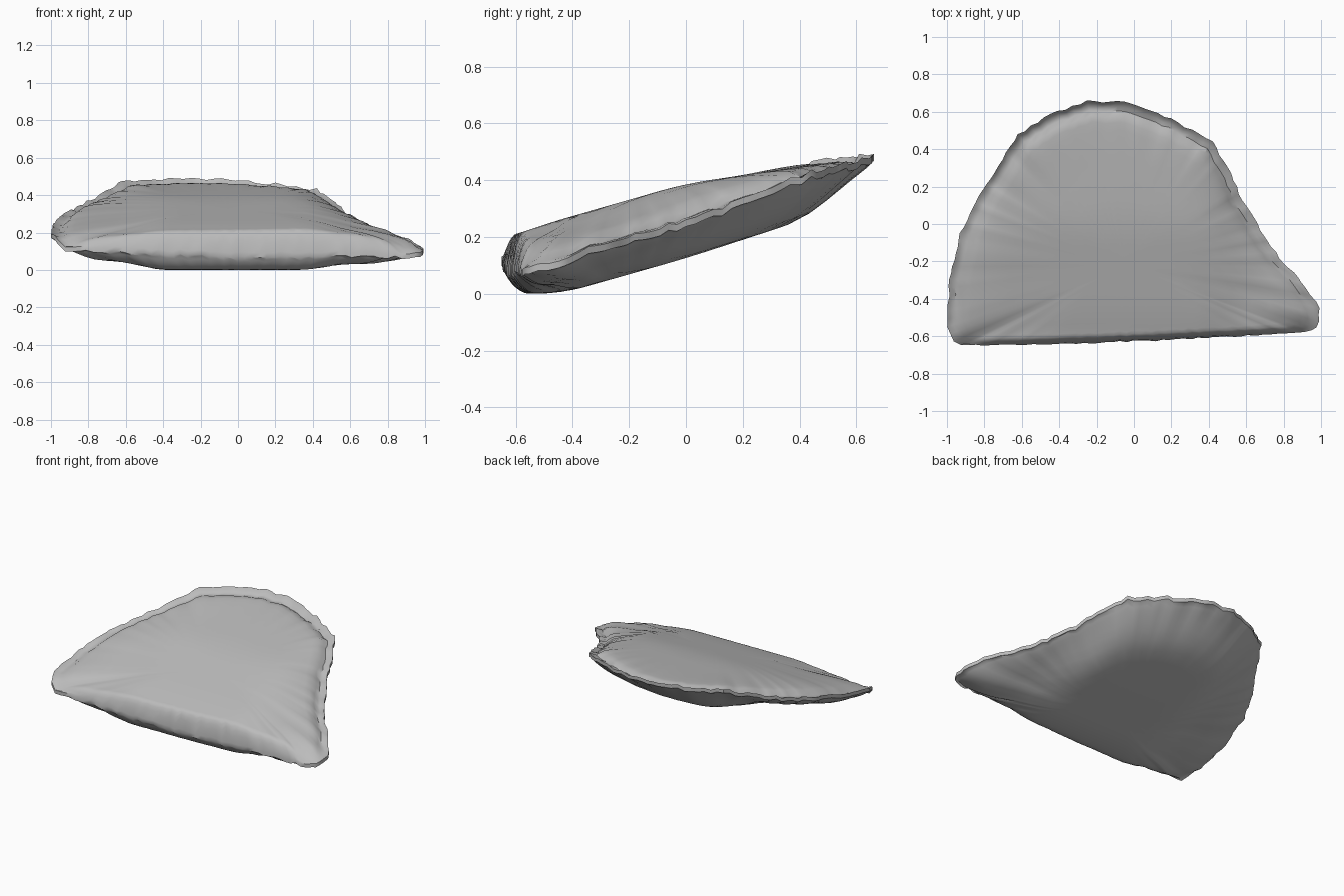
import bpy, bmesh, math, random
from mathutils import Vector

random.seed(4)
if "Cube" in bpy.data.objects:
    bpy.data.objects.remove(bpy.data.objects["Cube"])

# Crimped seam: x, y, z counter-clockwise from the front left corner of the plan
SEAM = [Vector(p) for p in (
    (-.93, -.65, .12), (-.5, -.645, .1), (0, -.63, .085), (.5, -.605, .085), (.92, -.58, .08),
    (.98, -.555, .09), (1, -.45, .11), (.9, -.31, .16), (.78, -.18, .195), (.66, 0, .25),
    (.58, .13, .295), (.52, .27, .35), (.42, .44, .42), (.2, .565, .45), (-.05, .655, .475),
    (-.25, .66, .48), (-.45, .59, .475), (-.62, .48, .465), (-.75, .28, .385),
    (-.85, .12, .335), (-.93, -.05, .29), (-.99, -.3, .24), (-1, -.55, .19), (-.97, -.63, .15))]
FRONT_COUNT = 5
CENTRE = Vector((-.05, -.22, 0))
TOP = [(-.65, .19), (-.5, .245), (0, .388), (.4, .445), (.66, .46)]
BOTTOM = [(-.65, 0), (-.44, 0), (0, .125), (.4, .255), (.66, .38)]
RINGS = (.985, .965, .94, .91, .87, .82, .75, .66, .55, .42, .28, .14)


def profile(table, y):
    for (a, za), (b, zb) in zip(table, table[1:]):
        if y <= b:
            return za + (zb - za) * max(0, (y - a) / (b - a))
    return table[-1][1]


def smooth_profile(table, y):
    return sum(profile(table, y + k * .04) for k in range(-2, 3)) / 5


def resample(points, step):
    result = []
    for i, a in enumerate(points):
        b = points[(i + 1) % len(points)]
        n = max(1, round((b - a).length / step))
        result += [a.lerp(b, k / n) for k in range(n)]
    return result


def segment_distance(p, a, b):
    a, b = a.xy, b.xy
    s = max(0, min(1, (p.xy - a).dot(b - a) / (b - a).length_squared))
    return (p.xy - a.lerp(b, s)).length


def rise(distance, width):
    u = min(1, max(0, distance / width))
    return math.sqrt(1 - (1 - u) ** 2) * .5 + (1 - (1 - u) ** 2) * .5


def flank(x):
    """0 over the filling, 1 towards the thin left and right ends."""
    u = min(1, max(0, (abs(x + .02) - .35) / .3))
    return u * u * (3 - 2 * u)


EDGES = list(zip(SEAM, SEAM[1:] + SEAM[:1]))


def shell_point(rim, t, table, front_width, side_width, thinning, groove):
    p = CENTRE.lerp(rim, t)
    front = min(segment_distance(p, *e) for e in EDGES[:FRONT_COUNT - 1])
    side = min(segment_distance(p, *e) for e in EDGES[FRONT_COUNT - 1:])
    amount = rise(front, front_width) * rise(side, side_width)
    amount *= 1 - thinning * flank(p.x)
    p.z = rim.z + amount * (smooth_profile(table, p.y) - rim.z)
    # Pressed groove just inside the lip, fading out at the front
    p.z -= groove * math.exp(-((side - .045) / .025) ** 2) * min(1, front / .2)
    return p


# Seam ring with small irregular crimps
rim = resample(SEAM, .04)
for p in rim:
    out = Vector((p.x - CENTRE.x, p.y - CENTRE.y, 0)).normalized()
    p += out * random.uniform(-.009, .003)
    p.z += random.uniform(-.008, .008)

bm = bmesh.new()


def add_ring(points):
    return [bm.verts.new(p) for p in points]


def bridge(a, b):
    for i in range(len(a)):
        j = (i + 1) % len(a)
        bm.faces.new((a[i], a[j], b[j], b[i]))


# Thin lip, then the domed top and the rounded underside
upper = add_ring([p + Vector((0, 0, .01)) for p in rim])
lower = add_ring([p - Vector((0, 0, .014)) for p in rim])
bridge(lower, upper)
for start, *shape in ((upper, TOP, .04, .36, .22, .022),
                      (lower, BOTTOM, .09, .3, .42, 0)):
    previous = start
    for t in RINGS:
        ring = add_ring([shell_point(p, t, *shape) for p in rim])
        bridge(previous, ring)
        previous = ring
    tip = CENTRE.copy()
    tip.z = smooth_profile(shape[0], tip.y)
    middle = bm.verts.new(tip)
    for i, v in enumerate(previous):
        bm.faces.new((v, previous[(i + 1) % len(previous)], middle))
bmesh.ops.recalc_face_normals(bm, faces=bm.faces)

# Stand on the ground
lowest = min(v.co.z for v in bm.verts)
bmesh.ops.translate(bm, verts=bm.verts, vec=(0, 0, -lowest))

mesh = bpy.data.meshes.new("stuffed_pastry")
bm.to_mesh(mesh)
bm.free()
pastry = bpy.data.objects.new("stuffed_pastry", mesh)
bpy.context.collection.objects.link(pastry)

# Plain grey dough
dough = bpy.data.materials.new("grey_dough")
dough.use_nodes = True
grey = (.5, .5, .5, 1)
dough.diffuse_color = grey
dough.node_tree.nodes["Principled BSDF"].inputs["Base Color"].default_value = grey
mesh.materials.append(dough)

bpy.context.view_layer.objects.active = pastry
pastry.select_set(True)
bpy.ops.object.shade_smooth_by_angle(angle=math.radians(40))
